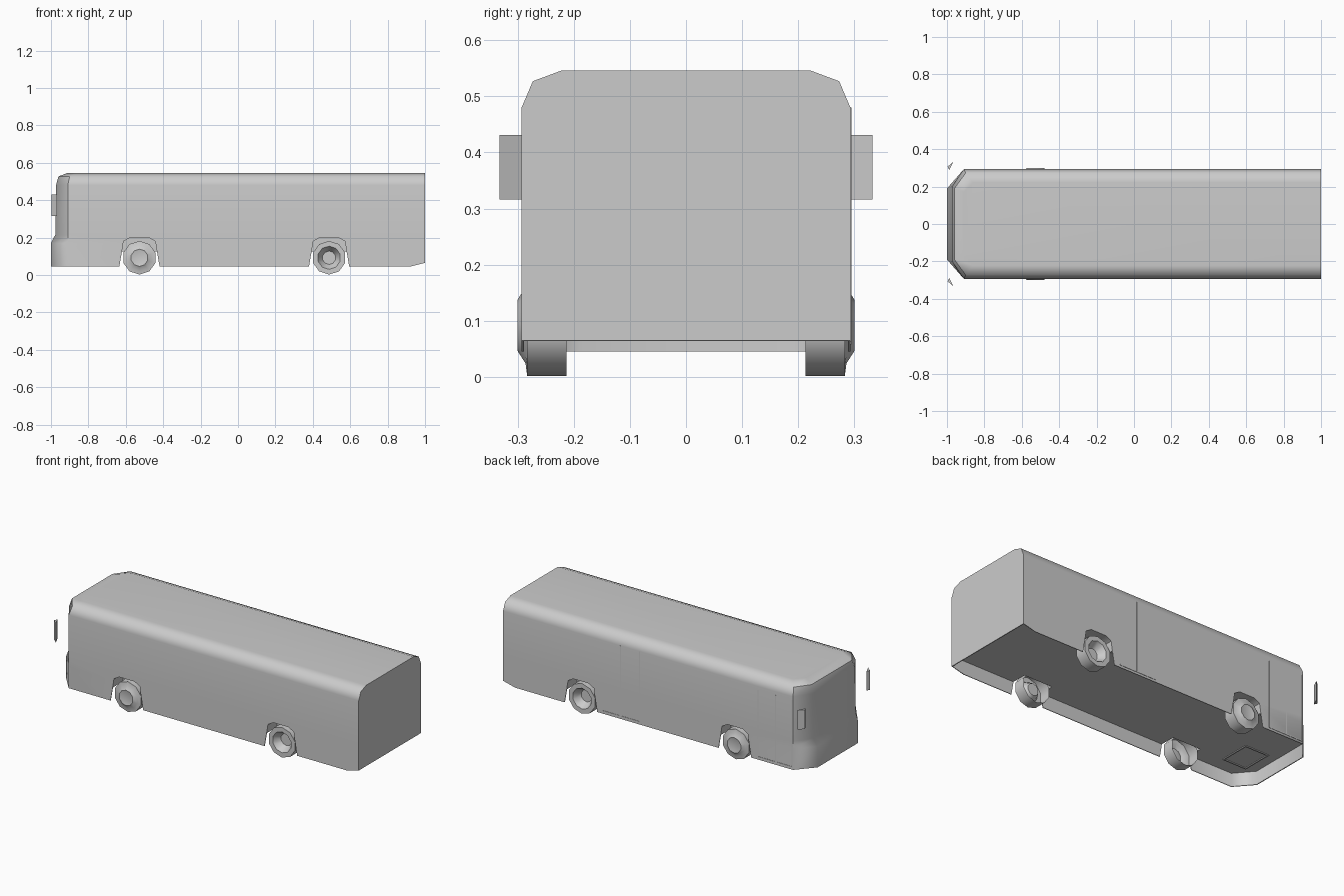
import bpy, bmesh, math
from mathutils import Vector

cube = bpy.data.objects.get("Cube")
if cube:
    bpy.data.objects.remove(cube, do_unlink=True)

GREY = (0.6, 0.6, 0.6, 1)
paint = bpy.data.materials.new("plain grey")
paint.use_nodes = True
paint.diffuse_color = GREY
paint.node_tree.nodes["Principled BSDF"].inputs["Base Color"].default_value = GREY


def finish(name, bm, angle=None):
    bmesh.ops.recalc_face_normals(bm, faces=bm.faces)
    mesh = bpy.data.meshes.new(name)
    bm.to_mesh(mesh)
    bm.free()
    mesh.materials.append(paint)
    ob = bpy.data.objects.new(name, mesh)
    bpy.context.collection.objects.link(ob)
    if angle:
        smooth(ob, angle)
    return ob


def smooth(ob, angle):
    bpy.ops.object.select_all(action="DESELECT")
    ob.select_set(True)
    bpy.context.view_layer.objects.active = ob
    bpy.ops.object.shade_smooth_by_angle(angle=math.radians(angle))


def loft(name, rings):
    """Closed skin through equal rings of points."""
    bm = bmesh.new()
    loops = [[bm.verts.new(p) for p in ring] for ring in rings]
    n = len(loops[0])
    for a, b in zip(loops, loops[1:]):
        for i in range(n):
            j = (i + 1) % n
            bm.faces.new((a[i], a[j], b[j], b[i]))
    bm.faces.new(loops[0])
    bm.faces.new(loops[-1])
    return finish(name, bm)


def plan(z, rear, side, front, wide, nose):
    """Plan outline with chamfered front corners."""
    half = [(rear, wide), (side, wide), (front, nose)]
    return [(x, y, z) for x, y in half] + [(x, -y, z) for x, y in reversed(half)]


def prism(name, profile, y0, y1):
    return loft(name, [[(x, y, z) for x, z in profile] for y in (y0, y1)])


def box(name, lo, hi):
    return prism(name, [(lo[0], lo[2]), (hi[0], lo[2]), (hi[0], hi[2]), (lo[0], hi[2])], lo[1], hi[1])


def cut(ob, cutter):
    cutter.hide_render = True
    mod = ob.modifiers.new("cut", "BOOLEAN")
    mod.operation = "DIFFERENCE"
    mod.solver = "EXACT"
    mod.object = cutter
    bpy.context.view_layer.objects.active = ob
    bpy.ops.object.modifier_apply(modifier=mod.name)
    bpy.data.objects.remove(cutter, do_unlink=True)


# Body shell with stepped bumper and rounded roof
body = loft("body", [
    plan(0.045, 1, -0.91, -1, 0.293, 0.19),
    plan(0.17, 1, -0.91, -1, 0.293, 0.19),
    plan(0.215, 1, -0.91, -0.977, 0.293, 0.2),
    plan(0.48, 1, -0.91, -0.973, 0.293, 0.2),
    plan(0.527, 1, -0.9, -0.96, 0.273, 0.19),
    plan(0.546, 1, -0.86, -0.91, 0.222, 0.17),
])

# Hollow below the floor, leaving thin skirts
cut(body, loft("floor_cutter", [plan(z, 0.996, -0.908, -0.995, 0.289, 0.188) for z in (-0.1, 0.125)]))
cut(body, prism("tail_cutter", [(0.92, 0.045), (1.08, 0.085), (1.08, -0.1), (0.92, -0.1)], -0.5, 0.5))

# Wheel arches
WHEELS = {"front": -0.527, "rear": 0.487}
ARCH = [(-0.112, 0.02), (-0.092, 0.135), (-0.085, 0.18), (-0.05, 0.2),
        (0.05, 0.2), (0.085, 0.18), (0.092, 0.135), (0.112, 0.02)]
for place, cx in WHEELS.items():
    for s in (1, -1):
        cut(body, prism("arch_cutter", [(cx + x, z) for x, z in ARCH], s * 0.2, s * 0.4))
smooth(body, 50)
body.modifiers.new("normals", "WEIGHTED_NORMAL").keep_sharp = True


# Ten-sided wheels: domed hubs in front, dished hubs behind
def wheel(name, cx, s, profile, sides=10):
    bm = bmesh.new()
    rows = []
    for r, y in profile:
        rows.append([bm.verts.new((cx + r * math.sin(t), s * y, 0.092 - r * math.cos(t)))
                     for t in (math.tau * i / sides for i in range(sides))])
    for a, b in zip(rows, rows[1:]):
        for i in range(sides):
            j = (i + 1) % sides
            bm.faces.new((a[i], a[j], b[j], b[i]))
    bm.faces.new(rows[-1])
    finish(name, bm, 40)


HUBS = {
    "front": [(0.09, 0.213), (0.09, 0.283), (0.068, 0.286), (0.046, 0.3), (0.04, 0.298)],
    "rear": [(0.09, 0.213), (0.09, 0.283), (0.062, 0.283), (0.036, 0.24)],
}
for place, cx in WHEELS.items():
    for side, s in (("left", 1), ("right", -1)):
        wheel(f"{place}_wheel_{side}", cx, s, HUBS[place])

# Wing mirrors, triangular in plan
for side, s in (("left", 1), ("right", -1)):
    tri = [(-0.967, 0.332), (-0.997, 0.306), (-0.988, 0.288)]
    loft(f"mirror_{side}", [[(x, s * y, z) for x, y in tri] for z in (0.316, 0.431)])

# Door seams as thin plates on one side
for name, xs, top in (("front_door", (-0.68, -0.795, -0.905), 0.46), ("middle_door", (0.1, 0.225), 0.48)):
    for i, x in enumerate(xs):
        box(f"{name}_seam_{i}", (x - 0.003, 0.292, 0.06), (x + 0.003, 0.295, top))
for name, x0, x1 in (("front_door_sill", -0.905, -0.68), ("middle_door_sill", 0.1, 0.34)):
    box(name, (x0, 0.292, 0.058), (x1, 0.295, 0.064))

# Thin hatch frame under the floor near the driver
for i, x in enumerate((-0.78, -0.93)):
    box(f"hatch_frame_end_{i}", (x - 0.004, -0.2, 0.12), (x + 0.004, -0.02, 0.126))
for i, y in enumerate((-0.2, -0.02)):
    box(f"hatch_frame_side_{i}", (-0.934, y - 0.004, 0.12), (-0.776, y + 0.004, 0.126))
